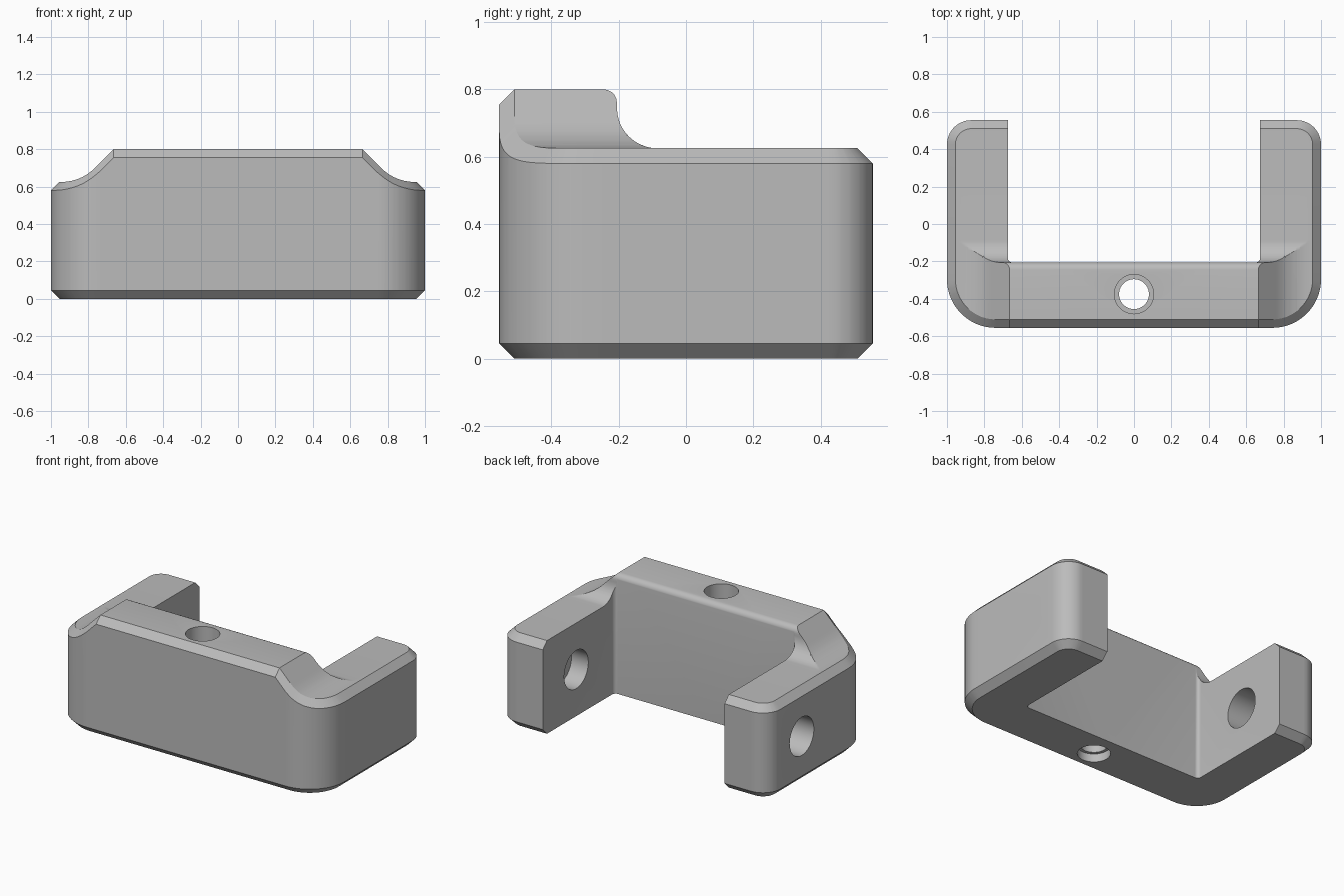
import bpy, bmesh, math
from mathutils import Matrix

if "Cube" in bpy.data.objects:
    bpy.data.objects.remove(bpy.data.objects["Cube"])

C = 0.045                       # edge chamfer
ARM_Z, TOP_Z = 0.625, 0.8

grey = bpy.data.materials.new("plain grey")
grey.diffuse_color = (0.5, 0.5, 0.5, 1)
grey.use_nodes = True
grey.node_tree.nodes["Principled BSDF"].inputs["Base Color"].default_value = grey.diffuse_color


# front profile of the raised wall: slope, then a hollow curve down to the arms
def p_height(x):
    if x <= 0.665:
        return TOP_Z
    if x <= 0.767:
        return TOP_Z - (x - 0.665)
    if x >= 0.944:
        return ARM_Z
    return 0.875 - math.sqrt(0.0625 - (0.944 - x) ** 2)


def p_x(z):
    if z >= 0.698:
        return 0.665 + TOP_Z - z
    return 0.944 - math.sqrt(max(0, 0.0625 - (0.875 - z) ** 2))


# side profile: small round at the top, vertical, then a hollow curve
def q_y(z):
    if z >= 0.76:
        return -0.245 + math.sqrt(max(0, 0.0016 - (z - 0.76) ** 2))
    if z >= 0.745:
        return -0.205
    return -0.085 - math.sqrt(max(0, 0.0144 - (0.745 - z) ** 2))


# plan outline, inset by the chamfer; returns y and outward normal
def edge(x, cx, cy, r, side):
    if x <= cx:
        return cy + side * r, (0, side)
    d = math.sqrt(max(0, r * r - (x - cx) ** 2))
    return cy + side * d, ((x - cx) / r, side * d / r)


def front(x):
    return edge(x, 0.74, -0.295, 0.215, -1)


def back(x):
    return edge(x, 0.87, 0.425, 0.085, 1)


steps = [math.radians(9 * i) for i in range(11)]
levels = [0.76 + 0.04 * math.cos(a) for a in steps[::2]]
levels += [0.745 - 0.12 * math.sin(a) for a in steps]
levels += [0.875 - 0.25 * math.cos(a / 2) for a in steps] + [TOP_Z, ARM_Z]
levels = sorted({round(z, 5) for z in levels}, reverse=True)
xs = [0, 0.35, 0.955] + [p_x(z) for z in levels]
xs += [0.74 + 0.215 * math.sin(a) for a in steps]
xs += [0.87 + 0.085 * math.sin(a) for a in steps]
xs = sorted({round(x, 5) for x in xs})

bm = bmesh.new()
cache = {}


def vert(co):
    key = tuple(round(c, 4) + 0.0 for c in co)
    if key not in cache:
        cache[key] = bm.verts.new(key)
    return cache[key]


def face(points):
    vs = list(dict.fromkeys(vert(p) for p in points))
    if len(vs) > 2 and not bm.faces.get(vs):
        bm.faces.new(vs)


# whole block, one half per side
for s in (1, -1):
    grid = []
    for x in xs:
        p = p_height(x)
        col = [(s * x, front(x)[0], p)]
        col += [(s * x, q_y(z), min(p, z)) for z in levels]
        col.append((s * x, back(x)[0], ARM_Z))
        grid.append(col)
    for a, b in zip(grid, grid[1:]):
        for j in range(len(a) - 1):
            face([a[j], b[j], b[j + 1]])
            face([a[j], b[j + 1], a[j + 1]])
    ring = [(grid[i][0], front(x)[1]) for i, x in enumerate(xs)]
    ring += [(pt, (1, 0)) for pt in grid[-1][1:-1]]
    ring += [(grid[i][-1], back(xs[i])[1]) for i in reversed(range(len(xs)))]
    cols = []
    for (x, y, z), (nx, ny) in ring:
        ox, oy = x + s * nx * C, y + ny * C
        cols.append([(x, y, 0), (ox, oy, C), (ox, oy, z - C), (x, y, z)])
    for a, b in zip(cols, cols[1:]):
        for k in range(3):
            face([a[k], b[k], b[k + 1], a[k + 1]])
    face([c[0] for c in cols])
bmesh.ops.recalc_face_normals(bm, faces=bm.faces)


def make(name, bm):
    me = bpy.data.meshes.new(name)
    bm.to_mesh(me)
    bm.free()
    ob = bpy.data.objects.new(name, me)
    bpy.context.collection.objects.link(ob)
    me.materials.append(grey)
    return ob


body = make("bracket_body", bm)


def cut(bm):
    bmesh.ops.recalc_face_normals(bm, faces=bm.faces)
    cutter = make("cutter", bm)
    cutter.hide_render = True
    mod = body.modifiers.new("cut", 'BOOLEAN')
    mod.operation, mod.solver, mod.object = 'DIFFERENCE', 'EXACT', cutter
    bpy.context.view_layer.objects.active = body
    bpy.ops.object.modifier_apply(modifier=mod.name)
    bpy.data.objects.remove(cutter)


def bore(axis, start, end, r1, r2=None):
    b = bmesh.new()
    bmesh.ops.create_cone(b, cap_ends=True, segments=48, radius1=r1,
                          radius2=r1 if r2 is None else r2, depth=end - start)
    m = Matrix.Translation((0, 0, (start + end) / 2))
    if axis == 'X':
        m = (Matrix.Translation((0, 0.2, 0.3125))
             @ Matrix.Rotation(math.pi / 2, 4, 'Y') @ m)
    else:
        m = Matrix.Translation((0, -0.375, 0)) @ m
    b.transform(m)
    cut(b)


# open slot between the arms, with small rounded inner corners
b = bmesh.new()
r, w, y0 = 0.025, 0.675, -0.206
pts = [(w, 1)]
for i in range(7):
    a = math.radians(15 * i)
    pts.append((w - r + r * math.cos(a), y0 + r - r * math.sin(a)))
pts += [(-x, y) for x, y in reversed(pts)]
f = b.faces.new([b.verts.new((x, y, -0.5)) for x, y in pts])
new = bmesh.ops.extrude_face_region(b, geom=[f])["geom"]
bmesh.ops.translate(b, vec=(0, 0, 2),
                    verts=[v for v in new if isinstance(v, bmesh.types.BMVert)])
cut(b)

# upright screw hole: bottom recess, throat, deep top bore
bore('Z', -0.1, 0.9, 0.08)
bore('Z', 0.25, 0.9, 0.105)
bore('Z', -0.1, 0.055, 0.1)

# cross bolt holes: right arm, left arm, and left outer recess with bevelled rim
bore('X', 0.5, 1.2, 0.105)
bore('X', 0.5, 0.8, 0.128)
bore('X', -1.2, -0.5, 0.128)
bore('X', -1.2, -0.83, 0.185)
bore('X', -1.015, -0.985, 0.215, 0.185)

# smooth rounds, sharp edges
bpy.ops.object.select_all(action='DESELECT')
body.select_set(True)
bpy.context.view_layer.objects.active = body
bpy.ops.object.shade_smooth_by_angle(angle=math.radians(25))
